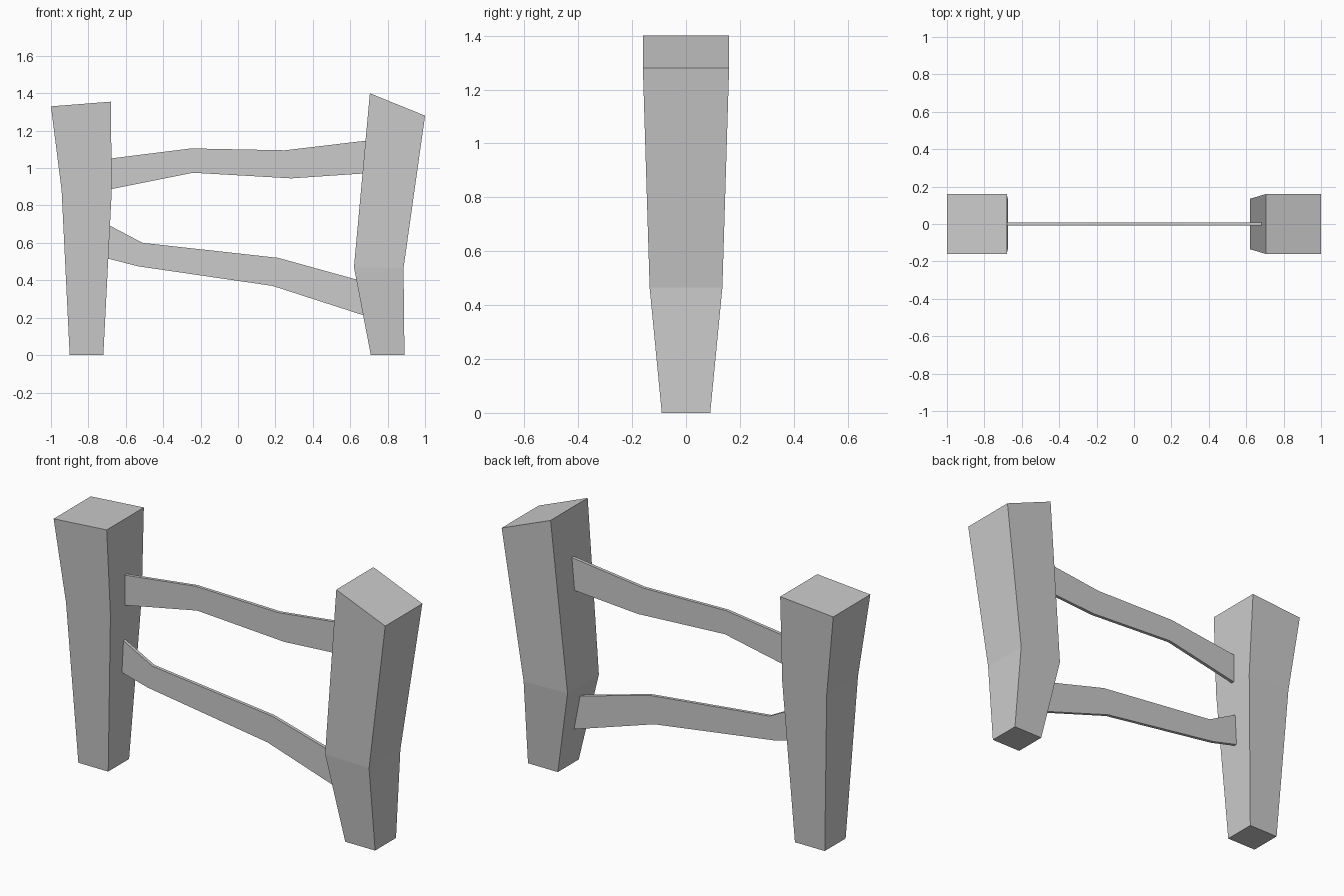
import bpy, bmesh

if "Cube" in bpy.data.objects:
    bpy.data.objects.remove(bpy.data.objects["Cube"])


def make_object(name, bm):
    bmesh.ops.recalc_face_normals(bm, faces=bm.faces)
    mesh = bpy.data.meshes.new(name)
    bm.to_mesh(mesh)
    bm.free()
    obj = bpy.data.objects.new(name, mesh)
    bpy.context.collection.objects.link(obj)
    return obj


def loft(name, rings):
    """Skin a list of four-cornered rings and cap both ends."""
    bm = bmesh.new()
    loops = [[bm.verts.new(p) for p in ring] for ring in rings]
    for a, b in zip(loops, loops[1:]):
        for i in range(4):
            j = (i + 1) % 4
            bm.faces.new((a[i], a[j], b[j], b[i]))
    bm.faces.new(loops[0])
    bm.faces.new(loops[-1])
    return make_object(name, bm)


def post(name, sections):
    """Section: left x, left z, right x, right z, half depth."""
    loft(name, [[(xl, -d, zl), (xr, -d, zr), (xr, d, zr), (xl, d, zl)]
                for xl, zl, xr, zr, d in sections])


def rail(name, sections, d=0.009):
    """Section: top x, top z, bottom x, bottom z."""
    loft(name, [[(xt, -d, zt), (xt, d, zt), (xb, d, zb), (xb, -d, zb)]
                for xt, zt, xb, zb in sections])


# Crooked tapering posts
post("left_post", [(-0.90, 0, -0.72, 0, 0.09),
                   (-0.943, 0.88, -0.675, 0.88, 0.135),
                   (-1.0, 1.33, -0.68, 1.355, 0.16)])
post("right_post", [(0.71, 0, 0.89, 0, 0.09),
                    (0.62, 0.47, 0.885, 0.465, 0.135),
                    (0.705, 1.40, 1.0, 1.28, 0.16)])

# Thin bent boards, ends sunk slightly into the posts
rail("upper_rail", [(-0.69, 1.05, -0.69, 0.885),
                    (-0.25, 1.105, -0.24, 0.975),
                    (0.25, 1.095, 0.285, 0.945),
                    (0.69, 1.147, 0.685, 0.972)])
rail("lower_rail", [(-0.70, 0.70, -0.71, 0.52),
                    (-0.51, 0.60, -0.535, 0.475),
                    (0.215, 0.52, 0.185, 0.37),
                    (0.655, 0.398, 0.68, 0.21)])
